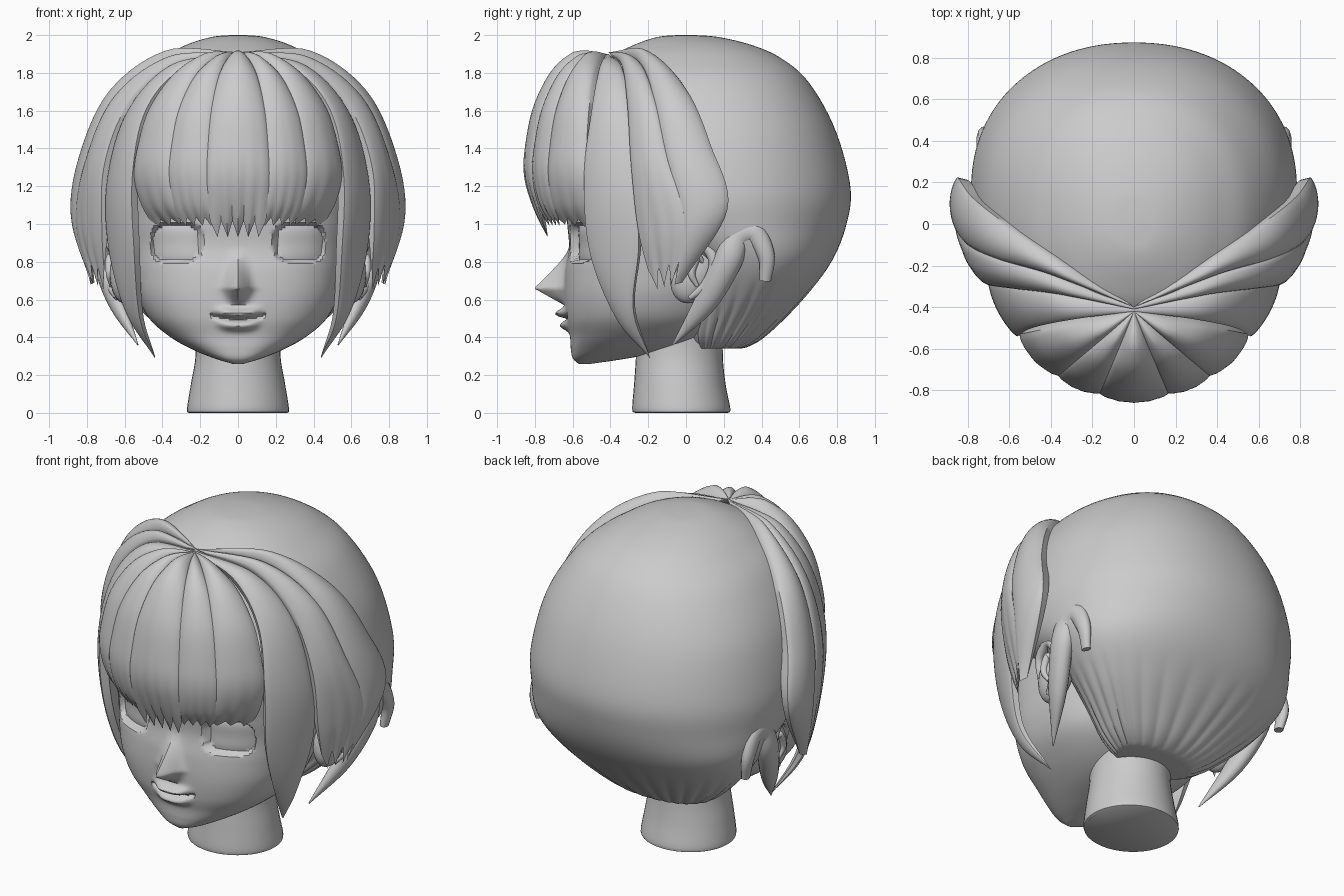
import bpy, bmesh, math
from mathutils import Vector

if "Cube" in bpy.data.objects:
    bpy.data.objects.remove(bpy.data.objects["Cube"])


def spline(pts, t):
    """Smooth curve through the points, t from 0 to 1."""
    p = [Vector(q) for q in pts]
    n = len(p) - 1
    s = min(max(t, 0), 1) * n
    i = min(int(s), n - 1)
    f = s - i
    b, c = p[i], p[i + 1]
    a = p[i - 1] if i > 0 else b * 2 - c
    d = p[i + 2] if i + 2 <= n else c * 2 - b
    return (b * 2 + (c - a) * f + (a * 2 - b * 5 + c * 4 - d) * f ** 2
            + (b * 3 - a - c * 3 + d) * f ** 3) * 0.5


def skin(name, rings, mirror=False, angle=40):
    """Closed skin over a list of rings."""
    bm = bmesh.new()
    rows = [[bm.verts.new(p) for p in r] for r in rings]
    n = len(rows[0])
    for r, q in zip(rows, rows[1:]):
        for i in range(n):
            j = (i + 1) % n
            bm.faces.new((r[i], r[j], q[j], q[i]))
    bm.faces.new(rows[0])
    bm.faces.new(rows[-1])
    bmesh.ops.remove_doubles(bm, verts=bm.verts, dist=0.0004)
    bmesh.ops.recalc_face_normals(bm, faces=bm.faces)
    me = bpy.data.meshes.new(name)
    bm.to_mesh(me)
    bm.free()
    me.shade_smooth()
    me.set_sharp_from_angle(angle=math.radians(angle))
    ob = bpy.data.objects.new(name, me)
    bpy.context.collection.objects.link(ob)
    if mirror:
        ob.modifiers.new("mirror", 'MIRROR').use_mirror_merge = False
    return ob


def loft(name, table, n, segs, e=2.0, shape=None):
    """Stack of rounded outlines; table rows are z, half width, front y, back y."""
    rings = []
    for k in range(n):
        z, w, yf, yb = spline(table, k / (n - 1))
        ring = []
        for i in range(segs):
            a = 2 * math.pi * i / segs
            c, s = math.cos(a), math.sin(a)
            x = w * math.copysign(abs(c) ** (2 / e), c)
            y = (yf + yb) / 2 + (yb - yf) / 2 * math.copysign(abs(s) ** (2 / e), s)
            p = Vector((x, y, z))
            ring.append(shape(p, a, (yf + yb) / 2) if shape else p)
        rings.append(ring)
    return skin(name, rings)


def lock(name, a, b, bulge=0.05, thick=0.05, teeth=0, jag=0.0, mirror=True, cols=16, rows=40):
    """Hair lock between two edge curves, with an optional toothed tip."""
    rings = []
    for k in range(rows + 1):
        outer, inner = [], []
        for i in range(cols + 1):
            u = i / cols
            saw = abs(2 * ((u * teeth) % 1) - 1) if teeth else 0
            t = k / rows * (1 - jag * saw)
            p = spline(a, t).lerp(spline(b, t), u)
            out = (p - Vector((0, 0, 1.1))).normalized()
            env = min(1, 6 * t) * (1 - (k / rows) ** 5)
            outer.append(p + out * bulge * env * math.sin(math.pi * u) ** 0.7)
            inner.append(p - out * thick * env)
        rings.append(outer + inner[::-1])
    return skin(name, rings, mirror)


def tube(name, path, radii, flat=0.7, n=40):
    """Tapered strand lying mostly in the side plane."""
    rings = []
    for k in range(n + 1):
        t = k / n
        p = spline(path, t)
        d = (spline(path, min(1, t + .01)) - spline(path, max(0, t - .01))).normalized()
        side = d.cross(Vector((1, 0, 0))).normalized()
        up = side.cross(d)
        r = max(0.002, spline([(q, 0, 0) for q in radii], t).x)
        rings.append([p + (side * math.cos(w) + up * math.sin(w) * flat) * r
                      for w in (2 * math.pi * i / 14 for i in range(14))])
    return skin(name, rings, True)


# Neck
loft("neck", [(0, .26, -.27, .22), (.02, .27, -.285, .235), (.15, .25, -.275, .21),
              (.3, .225, -.265, .195), (.45, .23, -.26, .2), (.6, .25, -.26, .22)], 24, 40)


# Face with nose, lips and eye recesses
def features(p, a, mid):
    x, y, z = p
    if y > mid:
        return p
    nose = 0
    if .66 <= z < .88:
        nose = .16 * ((.88 - z) / .22) ** 1.5
    elif .57 < z < .66:
        nose = .16 * (z - .57) / .09
    y -= nose * math.exp(-(x / (.03 + .15 * nose)) ** 2)
    wide = math.exp(-(x / .1) ** 4)
    line = .495 + .02 * (x / .13) ** 2
    y -= wide * (.055 * math.exp(-((z - line - .03) / .025) ** 2)
                 + .04 * math.exp(-((z - line + .035) / .025) ** 2))
    if abs(x) < .14:
        y += .03 * math.exp(-((z - line) / .009) ** 2)
    dx, dz = (abs(x) - .325) / .135, (z - .9) / .105
    m = abs(dx) ** 3.5 + abs(dz) ** 3.5
    if m < 1:
        y += .05 * min(1, (1 - m) * 4) - .02 * (1 - m)
    return Vector((x, y, z))


loft("face", [(.26, .03, -.57, -.5), (.29, .13, -.6, -.3), (.34, .25, -.61, -.05),
              (.41, .37, -.615, .1), (.5, .47, -.635, .2), (.62, .53, -.645, .25),
              (.75, .56, -.64, .3), (.88, .58, -.62, .3), (1.02, .6, -.63, .3),
              (1.25, .62, -.64, .3), (1.5, .55, -.56, .3), (1.7, .35, -.4, .2)],
     130, 220, 2.5, features)


# Hair cap, gathered into pleats above the nape
def pleats(p, a, mid):
    k = min(1, max(0, (.72 - p.z) / .35))
    f = 1 - .055 * k * (1 - abs(math.cos(13 * a + .6 * math.sin(3 * a))))
    return Vector((p.x * f, mid + (p.y - mid) * f, p.z))


loft("hair_cap", [(2.0, .04, -.05, .05), (1.99, .14, -.15, .17), (1.95, .27, -.27, .34),
                  (1.88, .4, -.4, .5), (1.75, .56, -.5, .65), (1.5, .71, -.56, .79),
                  (1.2, .78, -.58, .87), (1.0, .77, -.45, .85), (.8, .71, -.12, .77),
                  (.6, .57, -.02, .62), (.42, .38, 0, .44), (.35, .27, .03, .33),
                  (.34, .22, .05, .25)], 70, 208, 2.15, pleats)


# Fringe made of five lobes around the parting
def rail(x, y, low):
    prof = [(0, 1.9), (.3, 1.875), (.62, 1.78), (.86, 1.6), (.97, 1.4), (1, 1.25),
            (.93, 1.1), (.8, low)]
    return [(x * f, -.42 + (y + .42) * f, z) for f, z in prof]


lock("fringe_centre", rail(-.17, -.81, .93), rail(.17, -.81, .93), .06, .05, 5, .07, False, 20)
lock("fringe_middle", rail(.15, -.81, .99), rail(.37, -.72, .99), .04, .05, 4, .06)
lock("fringe_outer", rail(.35, -.73, 1.0), rail(.55, -.53, .98), .05, .05, 3, .05, cols=18)

# Long front side lock
lock("side_lock_front",
     [(0, -.42, 1.9), (.3, -.46, 1.82), (.49, -.5, 1.6), (.56, -.54, 1.25),
      (.55, -.51, .85), (.52, -.37, .5), (.44, -.2, .3)],
     [(0, -.41, 1.9), (.35, -.34, 1.83), (.58, -.3, 1.6), (.69, -.28, 1.25),
      (.69, -.25, .9), (.6, -.28, .55), (.44, -.19, .29)], .03, .05)

# Swept locks covering the temple
temple = [(0, -.4, 1.91), (.38, -.25, 1.86), (.65, -.17, 1.67), (.8, -.1, 1.35),
          (.86, -.01, 1.02), (.78, -.06, .68)]
lock("temple_lock_front",
     [(0, -.41, 1.91), (.35, -.34, 1.84), (.59, -.31, 1.62), (.71, -.29, 1.3),
      (.72, -.25, .95), (.7, -.17, .65)], temple, .035, .06, 3, .07, cols=18)
lock("temple_lock_back", temple,
     [(0, -.4, 1.91), (.36, -.17, 1.89), (.63, .01, 1.7), (.78, .13, 1.42),
      (.85, .22, 1.08), (.76, -.02, .69)], .045, .07)

# Ear with inner folds
rings = []
for k in range(17):
    a = math.pi * k / 16
    rings.append([Vector((.6 + .08 * math.sin(a) * math.cos(w),
                          .04 + .12 * math.sin(a) * math.sin(w) + .03 * math.cos(a),
                          .74 + .16 * math.cos(a)))
                  for w in (2 * math.pi * i / 20 for i in range(20))])
skin("ear", rings, True)
tube("ear_rim", [(.63, -.06, .74), (.66, -.03, .86), (.68, .08, .9), (.69, .15, .8),
                 (.67, .11, .68), (.64, .02, .61)], [.015, .025, .03, .03, .03, .015], 1)
tube("ear_fold", [(.67, .09, .8), (.68, .06, .82), (.68, .03, .74), (.67, .06, .67)],
     [.01, .02, .02, .01], 1)

# Strand looped behind the ear
tube("ear_strand", [(.7, .42, .7), (.72, .425, .83), (.715, .36, .95), (.71, .27, .93),
                    (.71, .22, .8), (.64, .1, .58), (.53, -.07, .36)],
     [.03, .045, .06, .07, .075, .06, .004], .75)
